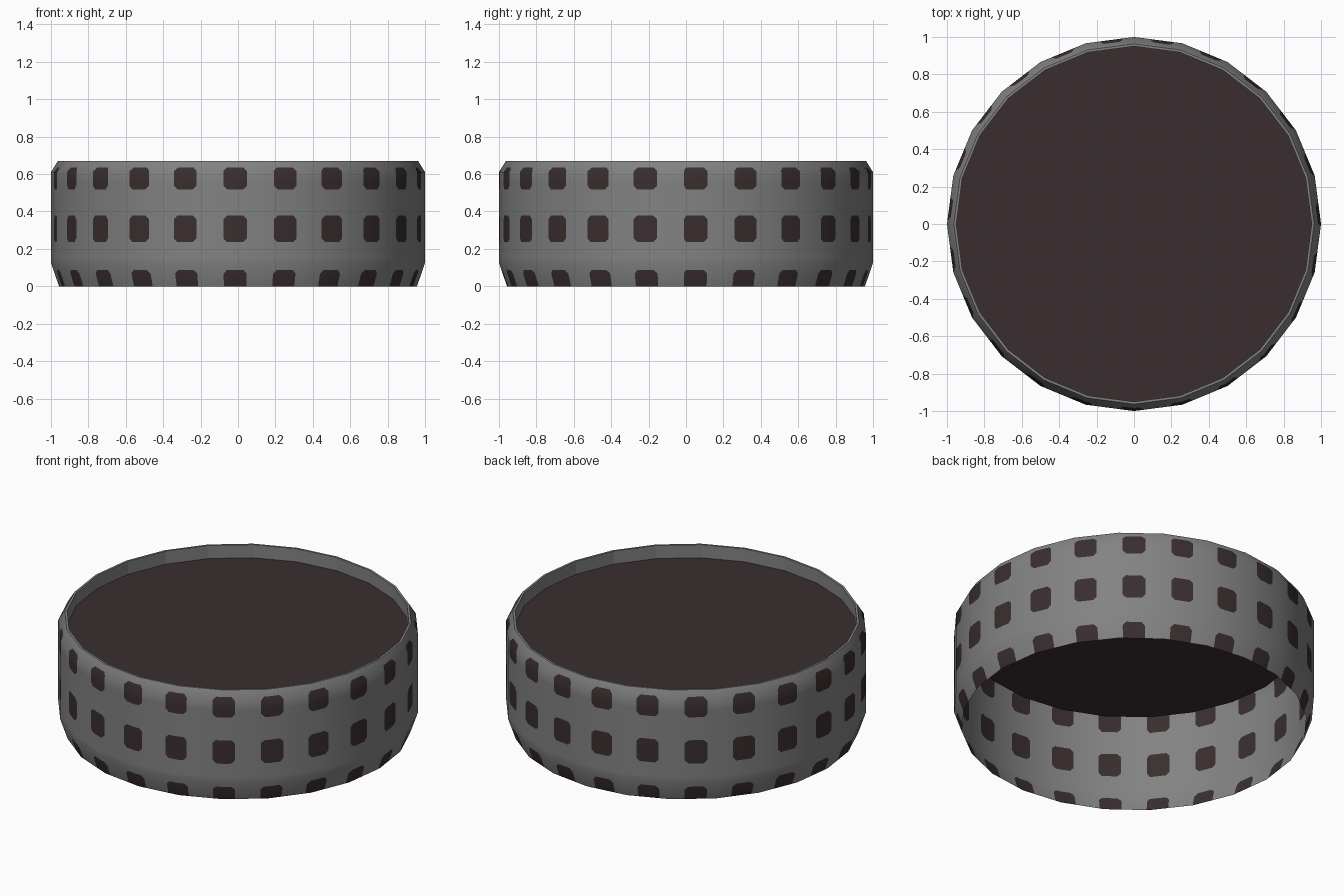
import bpy, bmesh, math
from mathutils import Vector

if "Cube" in bpy.data.objects:
    bpy.data.objects.remove(bpy.data.objects["Cube"])

SIDES, SPOTS = 24, 23
FACET = math.tau / SIDES


def material(name, rgb):
    m = bpy.data.materials.new(name)
    m.diffuse_color = (*rgb, 1)
    m.use_nodes = True
    m.node_tree.nodes["Principled BSDF"].inputs["Base Color"].default_value = m.diffuse_color
    return m


grey = material("mid_grey", (0.225, 0.225, 0.225))
dark = material("dark_brown", (0.042, 0.027, 0.028))


def polar(r, a, z):
    """Point at angle a on a 24-sided ring of corner radius r."""
    rel = a % FACET - FACET / 2
    d = r * math.cos(FACET / 2) / math.cos(rel)
    return Vector((d * math.cos(a), d * math.sin(a), z))


def finish(bm, name, mats):
    me = bpy.data.meshes.new(name)
    bm.to_mesh(me)
    bm.free()
    for m in mats:
        me.materials.append(m)
    ob = bpy.data.objects.new(name, me)
    bpy.context.collection.objects.link(ob)
    return ob


# Outer wall profile: (z, radius, slope of the normal)
PROFILE = [(0, 0.957, -0.33), (0.125, 1.0, -0.12), (0.15, 1.0, 0),
           (0.56, 1.0, 0), (0.61, 1.0, 0.22), (0.67, 0.963, 0.5)]


def profile_at(z):
    for (z0, r0, n0), (z1, r1, n1) in zip(PROFILE, PROFILE[1:]):
        if z <= z1 + 1e-6:
            t = (z - z0) / (z1 - z0)
            return r0 + (r1 - r0) * t, n0 + (n1 - n0) * t


# Spot layout: rows as (low, high); the lowest row runs off the bottom edge
ROWS = [(-0.05, 0.088), (0.236, 0.378), (0.518, 0.636)]
CORNER = 0.02
HALF = math.radians(3.65)
STEP = math.tau / SPOTS
FIRST = math.radians(-90.9)

angles = {round(i * FACET, 5) for i in range(SIDES)}
for k in range(SPOTS):
    c = FIRST + k * STEP
    for off in (-HALF, -HALF + CORNER, HALF - CORNER, HALF):
        angles.add(round((c + off) % math.tau, 5))
angles = sorted(angles)
angles = [a for i, a in enumerate(angles) if i == 0 or a - angles[i - 1] > 2e-5]

levels = {p[0] for p in PROFILE}
for lo, hi in ROWS:
    levels |= {z for z in (lo, lo + CORNER, hi - CORNER, hi) if z > 0}
levels = sorted(levels)


def inside_spot(a, z):
    """True inside a square spot with clipped corners."""
    da = abs((a - FIRST + STEP / 2) % STEP - STEP / 2)
    for lo, hi in ROWS:
        dz, hz = abs(z - (lo + hi) / 2), (hi - lo) / 2
        if da < HALF and dz < hz:
            return (HALF - da) + (hz - dz) > CORNER * 0.98
    return False


# Spotted wall: a grid cut along the spot edges
bm = bmesh.new()
normals = []
grid = []
for z in levels:
    r, slope = profile_at(z)
    row = []
    for a in angles:
        row.append(bm.verts.new(polar(r, a, z)))
        normals.append(Vector((math.cos(a), math.sin(a), slope)).normalized())
    grid.append(row)
n = len(angles)
for j in range(len(levels) - 1):
    for i in range(n):
        k = (i + 1) % n
        a0, a1 = angles[i], angles[k] + (math.tau if k == 0 else 0)
        z0, z1 = levels[j], levels[j + 1]
        p = [(grid[j][i], a0, z0), (grid[j][k], a1, z0),
             (grid[j + 1][k], a1, z1), (grid[j + 1][i], a0, z1)]
        polys = None
        # try both diagonals; a corner cell has one dark and one light half
        for tris in (((0, 1, 2), (0, 2, 3)), ((0, 1, 3), (1, 2, 3))):
            flags = [inside_spot(sum(p[q][1] for q in t) / 3,
                                 sum(p[q][2] for q in t) / 3) for t in tris]
            if flags[0] != flags[1]:
                polys = list(zip(tris, flags))
        if polys is None:
            polys = [((0, 1, 2, 3), inside_spot((a0 + a1) / 2, (z0 + z1) / 2))]
        for idx, flag in polys:
            f = bm.faces.new([p[q][0] for q in idx])
            f.material_index = int(flag)
            f.smooth = True
wall = finish(bm, "spotted_wall", [grey, dark])
wall.data.normals_split_custom_set_from_vertices(normals)

# Top rim and its inner lip
bm = bmesh.new()
rings = [[bm.verts.new(polar(r, i * FACET, z)) for i in range(SIDES)]
         for r, z in ((0.963, 0.67), (0.95, 0.67), (0.95, 0.59))]
for lower, upper in zip(rings, rings[1:]):
    for i in range(SIDES):
        k = (i + 1) % SIDES
        bm.faces.new((lower[i], lower[k], upper[k], upper[i]))
finish(bm, "top_rim", [grey])

# Recessed top disc
bm = bmesh.new()
bm.faces.new([bm.verts.new(polar(0.95, i * FACET, 0.59)) for i in range(SIDES)])
finish(bm, "top_disc", [dark])
